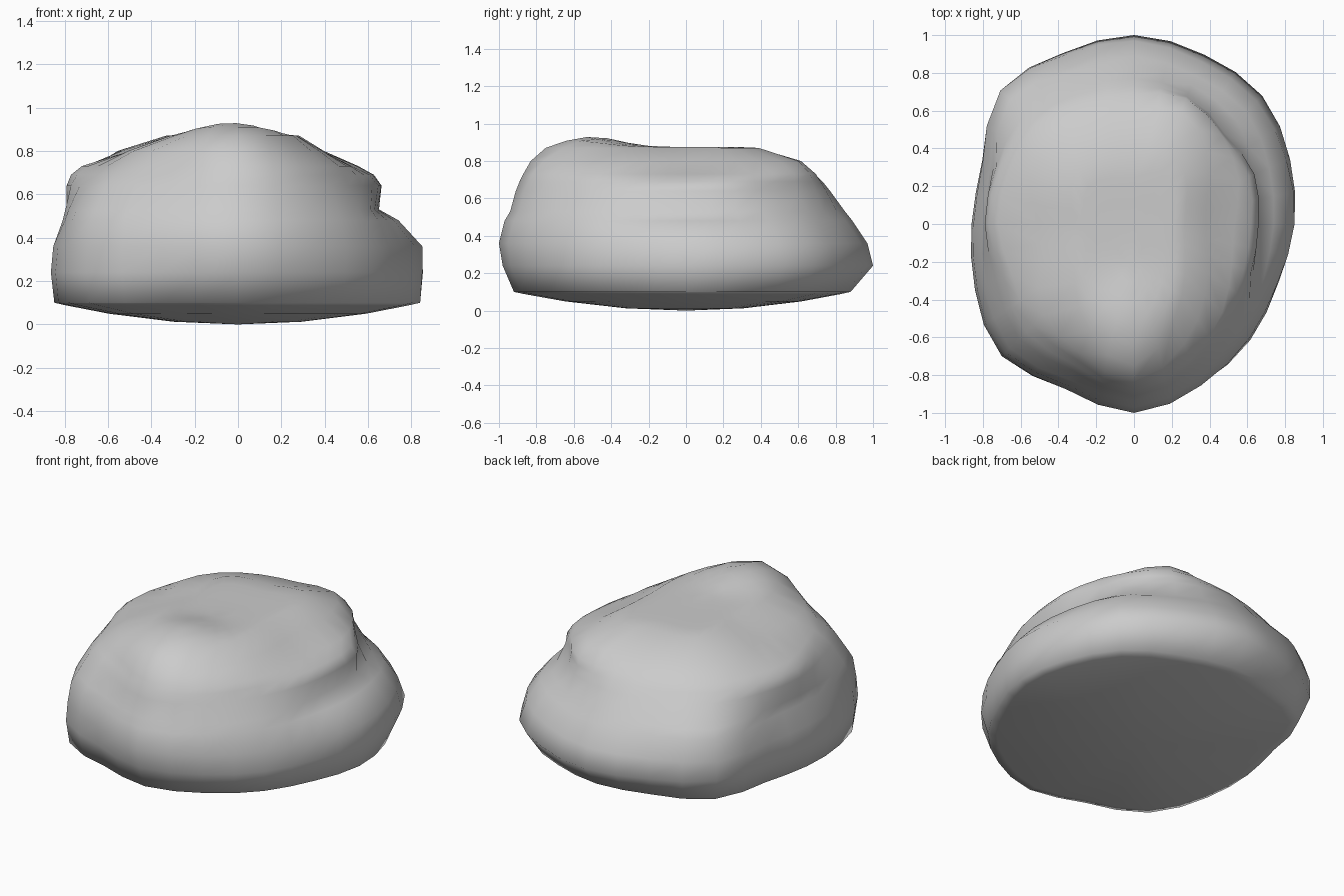
import bpy
import bmesh
from math import cos, exp, sin, tau

if "Cube" in bpy.data.objects:
    bpy.data.objects.remove(bpy.data.objects["Cube"], do_unlink=True)

COLUMNS = 32

# Widest plan outline: radius at equal angles, counter-clockwise from +x
OUTLINE = [.86, .90, .96, .97, 1, .98, 1, .87,
           .86, .91, .99, .95, 1, .93, .87, .83]

# Height of each layer and its inset from the outline, at equal angles
LAYERS = [
    (.10, [.02, .08, .12, .06, .02, .02, .08, .04]),
    (.24, [.01, 0, 0, 0, 0, 0, .02, 0]),
    (.36, [.01, .04, .03, 0, .01, .01, 0, .01]),
    (.48, [.12, .12, .11, .04, .06, .03, .03, .05]),
    (.53, [.21, .19, .15, .07, .07, .06, .06, .08]),
    (.64, [.20, .21, .28, .22, .23, .20, .18, .08,
           .07, .12, .13, .11, .09, .10, .15, .16]),
    (.69, [.24, .24, .29, .24, .27, .24, .22, .10,
           .09, .16, .18, .14, .11, .13, .18, .20]),
    (.73, [.33, .30, .30, .25, .31, .28, .26, .15,
           .14, .21, .23, .17, .13, .15, .21, .27]),
    (.80, [.48, .48, .42, .32, .41, .38, .38, .27,
           .36, .37, .31, .21, .17, .24, .34, .41]),
    (.87, [.59, .60, .58, .55, .65, .60, .58, .51,
           .55, .57, .55, .33, .25, .38, .49, .54]),
]
CROWN = (-.02, -.2)


def around(values, turn):
    """Smoothly interpolate a closed list; turn runs from 0 to 1."""
    n = len(values)
    position = turn * n
    i = int(position)
    t = position - i
    a, b, c, d = (values[(i + k) % n] for k in (-1, 0, 1, 2))
    return b + t / 2 * (c - a + t * (2*a - 5*b + 4*c - d + t * (3*(b - c) + d - a)))


def crown_height(x, y):
    """Nearly level top with a hump towards the front."""
    return .875 + .055 * exp(-((x + .03) ** 2 + (y + .5) ** 2) / .04)


def make_ring(bm, points):
    return [bm.verts.new(p) for p in points]


def bridge(bm, lower, upper):
    for i in range(COLUMNS):
        j = (i + 1) % COLUMNS
        bm.faces.new((lower[i], lower[j], upper[j], upper[i]))


def layer_points(height, insets):
    points = []
    for i in range(COLUMNS):
        turn = i / COLUMNS
        radius = around(OUTLINE, turn) - around(insets, turn)
        points.append((radius * cos(tau * turn), radius * sin(tau * turn), height))
    return points


def crown_points(edge, scale):
    points = []
    for x, y, z in edge:
        x = CROWN[0] + (x - CROWN[0]) * scale
        y = CROWN[1] + (y - CROWN[1]) * scale
        points.append((x, y, crown_height(x, y)))
    return points


bm = bmesh.new()
layers = [layer_points(*layer) for layer in LAYERS]

# Shallow rounded underside
rings = [make_ring(bm, [(x * scale, y * scale, z * scale ** 2)
                        for x, y, z in layers[0]])
         for scale in (.35, .7, .94)]

# Ledged sides
rings += [make_ring(bm, points) for points in layers]

# Gently humped crown
rings += [make_ring(bm, crown_points(layers[-1], scale))
          for scale in (.8, .6, .4, .2)]

for lower, upper in zip(rings, rings[1:]):
    bridge(bm, lower, upper)

# Close both ends with fans
base = bm.verts.new((0, 0, 0))
top = bm.verts.new((*CROWN, crown_height(*CROWN)))
for i in range(COLUMNS):
    j = (i + 1) % COLUMNS
    bm.faces.new((base, rings[0][j], rings[0][i]))
    bm.faces.new((top, rings[-1][i], rings[-1][j]))
bmesh.ops.recalc_face_normals(bm, faces=bm.faces)
for face in bm.faces:
    face.smooth = True

mesh = bpy.data.meshes.new("boulder")
bm.to_mesh(mesh)
bm.free()
boulder = bpy.data.objects.new("boulder", mesh)
bpy.context.collection.objects.link(boulder)

# Plain stone colour
stone = bpy.data.materials.new("grey_stone")
stone.use_nodes = True
colour = (.6, .6, .6, 1)
stone.diffuse_color = colour
stone.node_tree.nodes["Principled BSDF"].inputs["Base Color"].default_value = colour
mesh.materials.append(stone)
